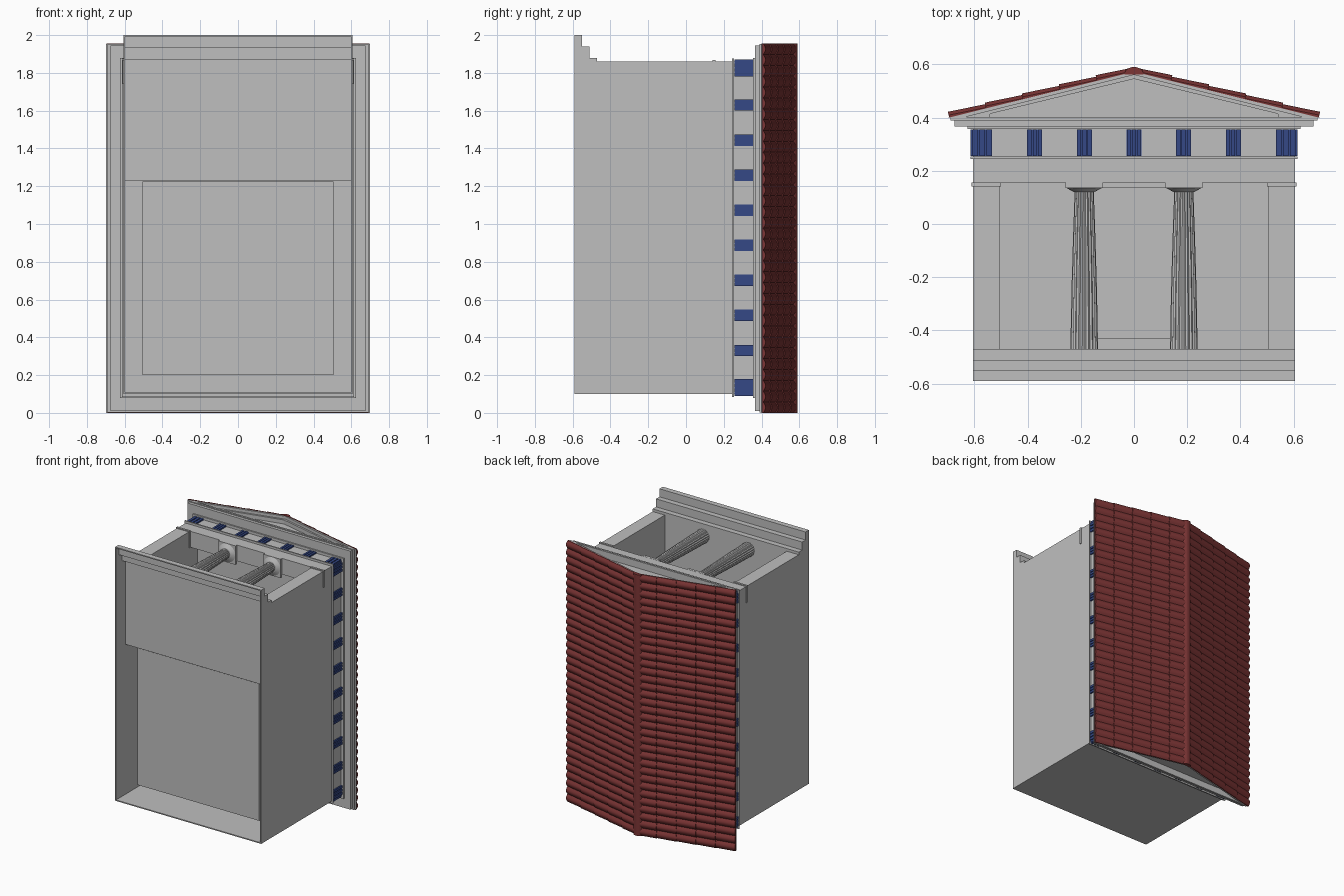
import bpy, bmesh, math
from mathutils import Vector

cube = bpy.data.objects.get("Cube")
if cube:
    bpy.data.objects.remove(cube, do_unlink=True)


def material(name, rgb):
    m = bpy.data.materials.new(name)
    m.use_nodes = True
    m.diffuse_color = (*rgb, 1)
    m.node_tree.nodes["Principled BSDF"].inputs["Base Color"].default_value = (*rgb, 1)
    return m


STONE = material("grey stone", (0.52, 0.52, 0.52))
BLUE = material("blue paint", (0.035, 0.065, 0.24))
RED = material("red roof tile", (0.2, 0.035, 0.035))


def finish(name, bm, mat):
    bmesh.ops.recalc_face_normals(bm, faces=bm.faces)
    me = bpy.data.meshes.new(name)
    bm.to_mesh(me)
    bm.free()
    me.materials.append(mat)
    ob = bpy.data.objects.new(name, me)
    bpy.context.collection.objects.link(ob)
    return ob


def add_box(bm, x, y, z):
    """Box from three (low, high) ranges."""
    verts = bmesh.ops.create_cube(bm, size=1)["verts"]
    for v in verts:
        v.co = Vector([(r[0] + r[1]) / 2 + c * (r[1] - r[0]) for r, c in zip((x, y, z), v.co)])


def boxes(name, ranges, mat=STONE):
    bm = bmesh.new()
    for r in ranges:
        add_box(bm, *r)
    return finish(name, bm, mat)


def prism(name, points, direction, mat=STONE):
    bm = bmesh.new()
    face = bm.faces.new([bm.verts.new(p) for p in points])
    ext = bmesh.ops.extrude_face_region(bm, geom=[face])
    moved = [g for g in ext["geom"] if isinstance(g, bmesh.types.BMVert)]
    bmesh.ops.translate(bm, verts=moved, vec=direction)
    return finish(name, bm, mat)


W = 0.605                     # half width of the building
BACK, FRONT = 0.1, 1.86       # building ends along z
BASE, FLOOR, TOP = -0.59, -0.47, 0.25
PORCH = 1.23                  # porch back wall

# Side walls with the stepped end
outline = [(BASE, BACK), (TOP, BACK), (TOP, FRONT), (FLOOR, FRONT), (FLOOR, 1.88),
           (-0.51, 1.88), (-0.51, 1.94), (-0.55, 1.94), (-0.55, 2), (BASE, 2)]
for side, word in ((1, "left"), (-1, "right")):
    prism(word + "_outer_wall", [(side * W, y, z) for y, z in outline], (-side * 0.008, 0, 0))
    inner = sorted((side * 0.505, side * (W - 0.004)))
    boxes(word + "_porch_wall", [(inner, (FLOOR, TOP), (PORCH, FRONT))])
    cap = sorted((side * 0.5, side * 0.611))
    boxes(word + "_wall_capital", [(cap, (0.14, 0.155), (1.74, 1.867))])
boxes("back_wall", [((-W, W), (BASE, TOP), (BACK, BACK + 0.008))])

# Porch floor and steps as thin slabs
span = (-W + 0.002, W - 0.002)
steps = [(span, (FLOOR - 0.008, FLOOR), (PORCH, 1.88))]
for i, (top, z0, z1) in enumerate(((FLOOR, 1.87, 1.88), (-0.51, 1.88, 1.94), (-0.55, 1.94, 2))):
    steps.append((span, (top - 0.008, top), (z0 - 0.008, z1)))
    steps.append((span, (top - 0.04, top), (z1 - 0.008, z1)))
boxes("porch_floor_and_steps", steps)

# Inner chamber with a doorway
boxes("inner_chamber", [
    ((-0.505, 0.505), (FLOOR, TOP), (0.2, 1.14)),
    ((-0.505, -0.18), (FLOOR, TOP), (1.14, PORCH - 0.005)),
    ((0.18, 0.505), (FLOOR, TOP), (1.14, PORCH - 0.005)),
    ((-0.18, 0.18), (FLOOR, -0.43), (1.14, PORCH - 0.005)),
    ((-0.18, 0.18), (0.135, TOP), (1.14, PORCH - 0.005)),
])

# Beam, frieze and mouldings
boxes("front_beam", [((-W, W), (0.155, TOP), (1.74, FRONT))])
boxes("frieze", [((-W, W), (0.24, 0.365), (BACK, FRONT))])
boxes("frieze_mouldings", [((-0.615, 0.615), (0.244, 0.254), (0.085, 1.876)),
                           ((-0.625, 0.625), (0.356, 0.366), (0.08, 1.88))])

# Blue grooved blocks round the frieze
blocks = []
high = (0.256, 0.355)


def grooved(centre, width):
    """Backing range followed by three raised bars."""
    parts = [(centre - width / 2, centre + width / 2, 0.003)]
    for k in (-1, 0, 1):
        c = centre + k * width * 0.35
        parts.append((c - width * 0.13, c + width * 0.13, 0.01))
    return parts


for i in range(7):
    for a, b, d in grooved((i - 3) * 0.1865 if 0 < i < 6 else (i - 3) * 0.19, 0.056 if 0 < i < 6 else 0.075):
        blocks.append(((a, b), high, (FRONT - 0.01, FRONT + d)))
        blocks.append(((a, b), high, (BACK - d, BACK + 0.01)))
for i in range(10):
    for a, b, d in grooved(0.145 + i * 0.1856, 0.06 if 0 < i < 9 else 0.07):
        blocks.append(((W - 0.01, W + d), high, (a, b)))
        blocks.append(((-W - d, -W + 0.01), high, (a, b)))
boxes("blue_frieze_blocks", blocks, BLUE)

# Cornice and gables
boxes("cornice", [((-0.675, 0.675), (0.366, 0.39), (0.01, 1.945)),
                  ((-0.69, 0.69), (0.388, 0.402), (0.003, 1.952))])


def gable(name, half, low, apex, z0, z1):
    prism(name, [(-half, low, z0), (half, low, z0), (0, apex, z0)], (0, 0, z1 - z0))


gable("gable_panel", 0.64, 0.4, 0.56, 0.05, 1.9)
for side, word in ((1, "left"), (-1, "right")):
    rake = [(0.7, 0.4), (0, 0.573), (0, 0.56), (0.64, 0.4)]
    prism(word + "_raking_cornice", [(side * x, y, 0.003) for x, y in rake], (0, 0, 1.949))
    trim = [(0.64, 0.4), (0, 0.562), (0, 0.545), (0.54, 0.414), (0.54, 0.4)]
    prism(word + "_raking_moulding", [(side * x, y, 0.025) for x, y in trim], (0, 0, 1.905))

# Roof of rounded tile rows in overlapping courses
ROWS, SEG, COURSES, LENGTH = 34, 8, 5, 1.955


def roof(name, side):
    bm = bmesh.new()
    rings = [(0, None)]
    for c in range(COURSES):
        rings += [(c / COURSES, 0), ((c + 1) / COURSES, 0.006)]
    rings.append((1, None))
    grid = []
    for u, lift in rings:
        row = []
        for j in range(ROWS * SEG + 1):
            bump = 0 if lift is None else 0.003 + lift + 0.013 * abs(math.sin(math.pi * j / SEG))
            n = Vector((side * 0.24, 0.97, 0)) * bump
            base = Vector((side * 0.694 * u, 0.572 - 0.172 * u, LENGTH * j / (ROWS * SEG)))
            row.append(bm.verts.new(base + n))
        grid.append(row)
    for a, b in zip(grid, grid[1:]):
        for j in range(ROWS * SEG):
            bm.faces.new((a[j], a[j + 1], b[j + 1], b[j]))
    for j in (0, -1):
        bm.faces.new([row[j] for row in grid])
    bm.faces.new((grid[0][0], grid[0][-1], grid[-1][-1], grid[-1][0]))
    ob = finish(name, bm, RED)
    bpy.ops.object.select_all(action="DESELECT")
    ob.select_set(True)
    bpy.context.view_layer.objects.active = ob
    bpy.ops.object.shade_smooth_by_angle(angle=math.radians(35))


roof("left_roof", 1)
roof("right_roof", -1)
arc = [math.pi * k / 10 for k in range(11)]
prism("roof_ridge", [(0.036 * math.cos(a), 0.562 + 0.028 * math.sin(a), 0) for a in arc],
      (0, 0, LENGTH), RED)


# Fluted columns with spreading capitals
def column(name, x, z):
    bm = bmesh.new()
    shaft = [(FLOOR, 0.052), (-0.25, 0.048), (-0.05, 0.042), (0.12, 0.036)]
    head = [(0.122, 0.042), (0.136, 0.068)]
    rings = []
    for y, r in shaft + head:
        ring = []
        for k in range(40):
            a = math.tau * k / 40
            rr = r * (0.91 if k % 2 and (y, r) in shaft else 1)
            ring.append(bm.verts.new((x + rr * math.cos(a), y, z + rr * math.sin(a))))
        rings.append(ring)
    for a, b in zip(rings, rings[1:]):
        for k in range(40):
            bm.faces.new((a[k], a[k - 1], b[k - 1], b[k]))
    bm.faces.new(rings[0])
    bm.faces.new(rings[-1])
    add_box(bm, (x - 0.071, x + 0.071), (0.136, 0.155), (z - 0.071, z + 0.071))
    finish(name, bm, STONE)


column("left_column", 0.187, 1.79)
column("right_column", -0.187, 1.79)
